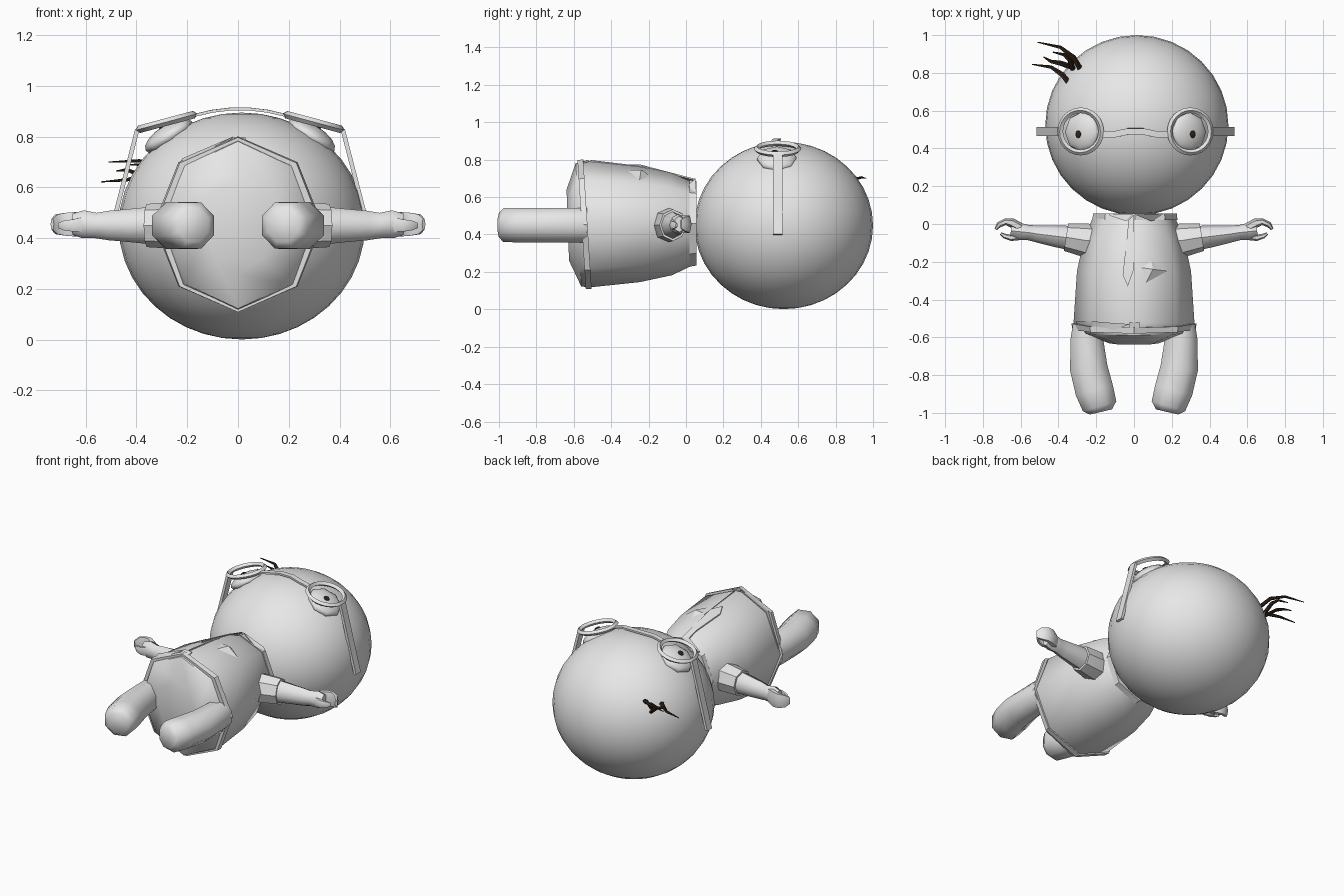
import bpy, bmesh, math
from mathutils import Vector

if "Cube" in bpy.data.objects:
    bpy.data.objects.remove(bpy.data.objects["Cube"])


def material(name, rgb):
    m = bpy.data.materials.new(name)
    m.diffuse_color = (*rgb, 1)
    m.use_nodes = True
    m.node_tree.nodes["Principled BSDF"].inputs["Base Color"].default_value = m.diffuse_color
    return m


GREY = material("light_grey", (0.8, 0.8, 0.8))
BROWN = material("dark_brown", (0.03, 0.017, 0.01))


def finish(bm, name, mat, angle=40):
    bmesh.ops.recalc_face_normals(bm, faces=bm.faces[:])
    me = bpy.data.meshes.new(name)
    bm.to_mesh(me)
    bm.free()
    ob = bpy.data.objects.new(name, me)
    bpy.context.collection.objects.link(ob)
    me.materials.append(mat)
    bpy.context.view_layer.objects.active = ob
    bpy.ops.object.select_all(action='DESELECT')
    ob.select_set(True)
    if angle:
        bpy.ops.object.shade_smooth_by_angle(angle=math.radians(angle))
    return ob


def loft(name, sections, sides=8, mat=GREY, phase=0.0, angle=50):
    """Tube through sections (x, y, z, side radius, upward radius)."""
    bm = bmesh.new()
    pts = [Vector(s[:3]) for s in sections]
    rings = []
    for i, s in enumerate(sections):
        t = (pts[min(i + 1, len(pts) - 1)] - pts[max(i - 1, 0)]).normalized()
        side = t.cross(Vector((0, 0, 1))).normalized()
        up = side.cross(t)
        rings.append([bm.verts.new(pts[i] + side * s[3] * math.cos(a) + up * s[4] * math.sin(a))
                      for a in (phase + 2 * math.pi * k / sides for k in range(sides))])
    for a, b in zip(rings, rings[1:]):
        for k in range(sides):
            n = (k + 1) % sides
            bm.faces.new((a[k], a[n], b[n], b[k]))
    bm.faces.new(rings[0])
    bm.faces.new(rings[-1])
    return finish(bm, name, mat, angle)


def mirrored(sections, s, x0=0.0):
    return [(x0 + s * p[0], *p[1:]) for p in sections]


def ellipsoid(name, loc, scale, segs, rings, mat=GREY, tilt=0.0):
    bpy.ops.mesh.primitive_uv_sphere_add(segments=segs, ring_count=rings, location=loc,
                                         rotation=(0, tilt, 0))
    ob = bpy.context.object
    ob.name = name
    ob.scale = scale
    ob.data.materials.append(mat)
    bpy.ops.object.shade_smooth()
    return ob


# Torso: eight-sided, tapering to the neck
BODY = [(0, -0.632, 0.45, 0.13, 0.19), (0, -0.575, 0.452, 0.29, 0.33),
        (0, -0.52, 0.455, 0.32, 0.338), (0, -0.25, 0.455, 0.302, 0.31),
        (0, -0.08, 0.457, 0.265, 0.275), (0, 0.03, 0.46, 0.22, 0.225)]
loft("torso", BODY)
loft("belt", [(0, -0.558, 0.453, 0.325, 0.345), (0, -0.527, 0.455, 0.332, 0.347)], angle=30)
loft("collar_band", [(0.005, 0.02, 0.46, 0.225, 0.232), (0.005, 0.055, 0.46, 0.222, 0.226)], angle=30)


def top_z(x, y):
    """Height of the torso front at x, y."""
    for a, b in zip(BODY, BODY[1:]):
        if a[1] <= y <= b[1] or b is BODY[-1]:
            f = min(1, (y - a[1]) / (b[1] - a[1]))
            c, rx, rz = (a[k] + f * (b[k] - a[k]) for k in (2, 3, 4))
            u = abs(x) / rx
            if u < 0.707:
                return c + rz * (1 - 0.414 * u)
            return c + rz * max(0, 0.707 - (u - 0.707) * 2.414)


def plate(name, outline, lift=0.012, thick=0.008):
    """Thin cloth piece following the torso front."""
    bm = bmesh.new()
    low = [bm.verts.new((x, y, top_z(x, y) + lift - thick)) for x, y in outline]
    high = [bm.verts.new((x, y, top_z(x, y) + lift)) for x, y in outline]
    n = len(outline)
    bm.faces.new(low)
    bm.faces.new(high)
    for k in range(n):
        j = (k + 1) % n
        bm.faces.new((low[k], low[j], high[j], high[k]))
    bmesh.ops.triangulate(bm, faces=[f for f in bm.faces if len(f.verts) > 4])
    return finish(bm, name, GREY, 30)


# Clothing details
plate("tie", [(0, 0.05), (-0.03, 0.02), (-0.035, -0.05), (-0.06, -0.27), (-0.033, -0.33), (-0.004, -0.25)])
plate("placket", [(0, -0.2), (0.005, -0.2), (0.005, -0.51), (0, -0.51)], 0.006)
plate("collar_flap_left", [(-0.005, 0.05), (-0.04, 0.015), (-0.13, 0.045), (-0.13, 0.055)], 0.016)
plate("collar_flap_right", [(0.005, 0.05), (0.09, 0.015), (0.2, 0.045), (0.15, 0.055)], 0.016)
plate("hem_flap", [(-0.31, -0.515), (-0.22, -0.515), (-0.1, -0.525), (-0.02, -0.53),
                   (-0.1, -0.56), (-0.2, -0.575), (-0.22, -0.545), (-0.3, -0.545)], 0.018)
plate("buckle", [(-0.025, -0.52), (0.03, -0.52), (0.03, -0.555), (-0.025, -0.555)], 0.016)

# Rumpled shirt fold
bm = bmesh.new()
base = [bm.verts.new((x, y, top_z(x, y) - 0.004)) for x, y in
        ((0.03, -0.23), (0.09, -0.19), (0.19, -0.25), (0.06, -0.32))]
peak = bm.verts.new((0.1, -0.24, top_z(0.1, -0.24) + 0.025))
for k in range(4):
    bm.faces.new((base[k], base[(k + 1) % 4], peak))
finish(bm, "shirt_fold", GREY, 0)

# Limbs, mirrored
LEG = [(0.25, -0.53, 0.45, 0.08, 0.1), (0.25, -0.6, 0.45, 0.092, 0.1),
       (0.24, -0.76, 0.45, 0.108, 0.1), (0.21, -0.88, 0.45, 0.11, 0.1),
       (0.182, -0.965, 0.45, 0.1, 0.098), (0.175, -0.995, 0.45, 0.065, 0.07)]
SLEEVE = [(0.19, -0.09, 0.45, 0.08, 0.09), (0.25, -0.088, 0.45, 0.09, 0.092),
          (0.36, -0.07, 0.45, 0.073, 0.085)]
ARM = [(0.33, -0.075, 0.45, 0.065, 0.075), (0.42, -0.064, 0.45, 0.057, 0.066),
       (0.51, -0.053, 0.45, 0.045, 0.058), (0.56, -0.045, 0.45, 0.04, 0.05),
       (0.61, -0.04, 0.455, 0.046, 0.055), (0.652, -0.036, 0.455, 0.03, 0.042)]
FINGERS = [(0.6, -0.02, 0.455, 0.025, 0.05), (0.645, 0.005, 0.455, 0.025, 0.055),
           (0.68, 0.012, 0.455, 0.018, 0.052), (0.715, -0.004, 0.455, 0.015, 0.045),
           (0.732, -0.028, 0.455, 0.008, 0.025)]
THUMB = [(0.6, -0.06, 0.455, 0.025, 0.035), (0.65, -0.073, 0.45, 0.017, 0.028),
         (0.685, -0.064, 0.45, 0.013, 0.022), (0.706, -0.05, 0.45, 0.007, 0.012)]
for s, tag in ((-1, "left"), (1, "right")):
    loft("leg_" + tag, mirrored(LEG, s), phase=math.pi / 8)
    loft("sleeve_" + tag, mirrored(SLEEVE, s), angle=35)
    loft("arm_" + tag, mirrored(ARM, s))
    loft("fingers_" + tag, mirrored(FINGERS, s), 6)
    loft("thumb_" + tag, mirrored(THUMB, s), 6)

# Head
ellipsoid("head", (0.015, 0.523, 0.448), (0.485, 0.477, 0.447), 32, 20)

# Eyes and glasses
X0 = 0.008
TEMPLE = [(0.405, 0.49, 0.828, 0.035, 0.012), (0.515, 0.49, 0.4, 0.035, 0.012)]
for s, tag in ((-1, "left"), (1, "right")):
    tilt = s * math.radians(32)
    ellipsoid("eye_" + tag, (X0 + s * 0.28, 0.487, 0.802), (0.108, 0.108, 0.046), 8, 8, tilt=tilt)
    ellipsoid("pupil_" + tag, (X0 + s * 0.304, 0.475, 0.841), (0.018, 0.02, 0.007), 10, 6, BROWN, tilt)
    bpy.ops.mesh.primitive_torus_add(major_segments=24, minor_segments=4, major_radius=0.112,
                                     minor_radius=0.015, location=(X0 + s * 0.29, 0.49, 0.858),
                                     rotation=(0, s * math.radians(15), 0))
    bpy.context.object.name = "rim_" + tag
    bpy.context.object.data.materials.append(GREY)
    bpy.ops.object.shade_smooth_by_angle(angle=math.radians(40))
    loft("temple_" + tag, mirrored(TEMPLE, s, X0), 4, phase=math.pi / 4, angle=0)
BRIDGE = [(X0 + x, 0.485 + 0.015 * (abs(x) < 0.1) - 0.01, 0.91 - 0.8 * x * x, 0.024, 0.008)
          for x in (-0.18, -0.11, -0.04, 0.04, 0.11, 0.18)]
loft("bridge", BRIDGE, 4, phase=math.pi / 4, angle=30)

# Hair strands
STRANDS = [[(-0.285, 0.82, 0.645), (-0.32, 0.88, 0.69), (-0.39, 0.935, 0.705), (-0.51, 0.962, 0.7)],
           [(-0.325, 0.82, 0.62), (-0.34, 0.87, 0.67), (-0.37, 0.895, 0.69), (-0.43, 0.91, 0.69)],
           [(-0.33, 0.83, 0.6), (-0.39, 0.85, 0.65), (-0.44, 0.86, 0.67), (-0.48, 0.885, 0.665)],
           [(-0.345, 0.745, 0.63), (-0.38, 0.79, 0.645), (-0.44, 0.83, 0.63), (-0.54, 0.845, 0.622)]]
for i, path in enumerate(STRANDS):
    loft(f"hair_strand_{i + 1}", [(*p, r, r * 0.7) for p, r in zip(path, (0.016, 0.015, 0.01, 0.003))],
         5, BROWN)
